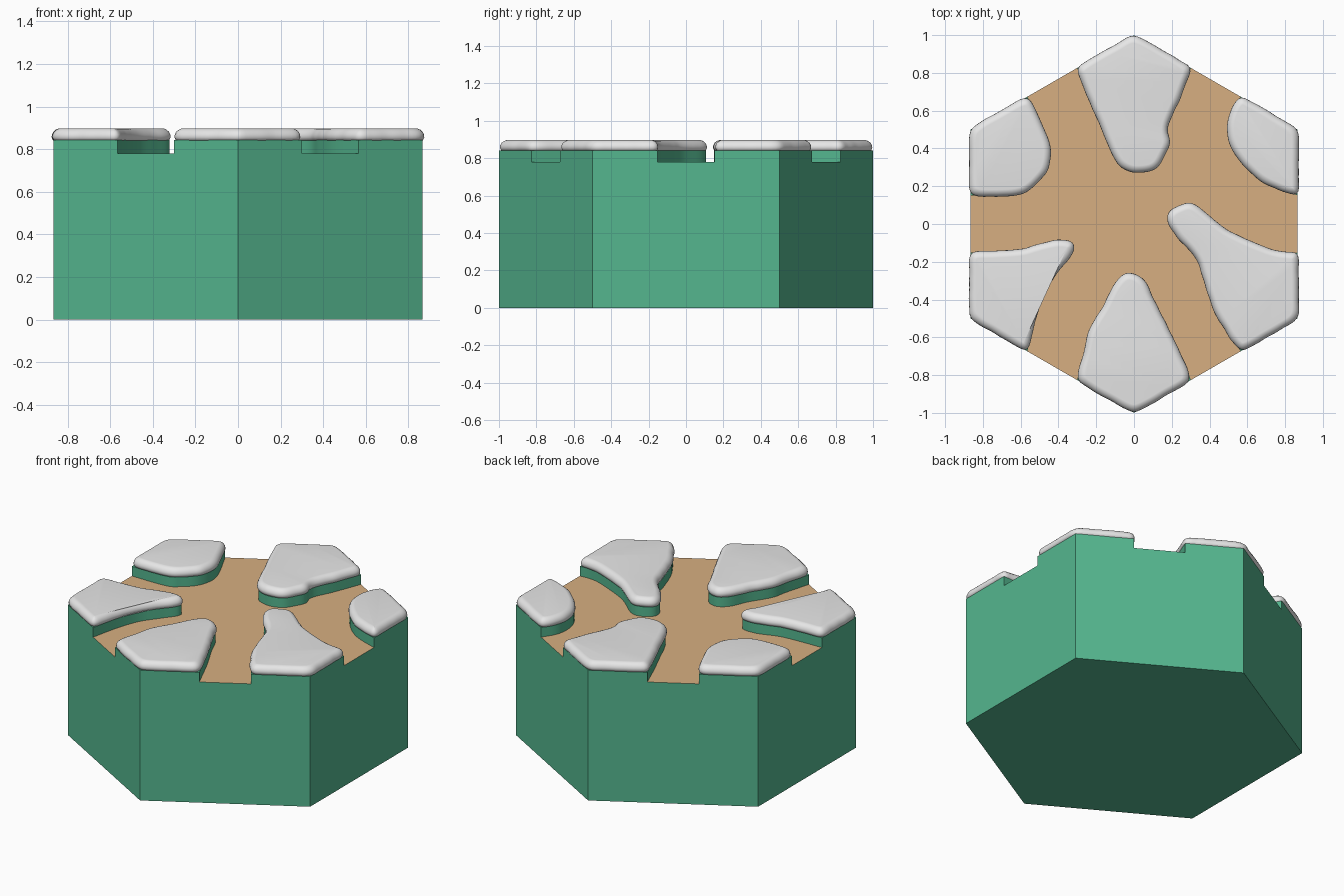
import bpy
import bmesh
import math
from mathutils import Vector, noise

if "Cube" in bpy.data.objects:
    bpy.data.objects.remove(bpy.data.objects["Cube"])

PATH_Z, BANK_Z, SNOW_Z = 0.78, 0.842, 0.897
PATH_HALF = 0.152


def material(name, rgb):
    mat = bpy.data.materials.new(name)
    mat.use_nodes = True
    colour = (*rgb, 1.0)
    mat.diffuse_color = colour
    mat.node_tree.nodes["Principled BSDF"].inputs["Base Color"].default_value = colour
    return mat


GREEN = material("grass green", (0.09, 0.47, 0.275))
TAN = material("path tan", (0.68, 0.43, 0.22))
WHITE = material("snow white", (0.8, 0.8, 0.8))


def make_object(name, bm, materials, smooth_angle=None):
    bmesh.ops.recalc_face_normals(bm, faces=bm.faces)
    mesh = bpy.data.meshes.new(name)
    bm.to_mesh(mesh)
    bm.free()
    for mat in materials:
        mesh.materials.append(mat)
    if smooth_angle:
        mesh.shade_smooth()
        mesh.set_sharp_from_angle(angle=math.radians(smooth_angle))
    obj = bpy.data.objects.new(name, mesh)
    bpy.context.collection.objects.link(obj)
    return obj


def hex_corner(index):
    angle = math.radians(90 + 60 * index)
    return Vector((math.cos(angle), math.sin(angle)))


def spline(points, steps=6):
    """Smooth curve through the points, ends included."""
    padded = [points[0]] + points + [points[-1]]
    curve = []
    for a, b, c, d in zip(padded, padded[1:], padded[2:], padded[3:]):
        for s in range(steps):
            t = s / steps
            curve.append(0.5 * (2 * b + (c - a) * t + (2 * a - 5 * b + 4 * c - d) * t ** 2
                                + (3 * b - a - 3 * c + d) * t ** 3))
    return curve + [points[-1]]


def resample(loop, spacing=0.02):
    out = []
    for a, b in zip(loop, loop[1:] + loop[:1]):
        count = max(1, round((b - a).length / spacing))
        out += [a.lerp(b, i / count) for i in range(count)]
    return out


def relax(loop, rounds):
    for _ in range(rounds):
        n = len(loop)
        loop = [(loop[i - 1] + 2 * loop[i] + loop[(i + 1) % n]) / 4 for i in range(n)]
    return loop


def offset(loop, distance):
    """Push a counter-clockwise loop outward along its normals."""
    out = []
    for i, p in enumerate(loop):
        along = (loop[(i + 1) % len(loop)] - loop[i - 1]).normalized()
        out.append(p + Vector((along.y, -along.x)) * distance)
    return out


def loft(rings, close_bottom):
    """Skin a stack of (loop, height) rings and cap it."""
    bm = bmesh.new()
    stack = [[bm.verts.new((p.x, p.y, z)) for p in loop] for loop, z in rings]
    for low, high in zip(stack, stack[1:]):
        n = len(low)
        for i in range(n):
            j = (i + 1) % n
            bm.faces.new((low[i], low[j], high[j], high[i]))
    bm.faces.new(stack[-1])
    if close_bottom:
        bm.faces.new(stack[0][::-1])
    return bm


# Hexagonal block with a tan top
hexagon = [hex_corner(i) for i in range(6)]
bm = loft([(hexagon, 0), (hexagon, PATH_Z)], True)
bm.normal_update()
for face in bm.faces:
    face.material_index = 1 if face.normal.z > 0.5 else 0
make_object("hex_base", bm, [GREEN, TAN])

# Inner shorelines of the six raised banks, counter-clockwise from the back corner
BANKS = [
    ("back", [(-.235, .66), (-.16, .49), (-.115, .385), (-.06, .3), (.03, .275), (.11, .3),
              (.155, .36), (.185, .43), (.17, .51), (.23, .645)]),
    ("back_right", [(-.625, .155), (-.54, .2), (-.47, .275), (-.445, .385), (-.48, .5)]),
    ("front_right", [(-.525, -.5), (-.47, -.345), (-.39, -.23), (-.325, -.14), (-.345, -.095),
                     (-.445, -.095), (-.6, -.14)]),
    ("front", [(.2, -.6), (.115, -.435), (.05, -.3), (-.025, -.265), (-.095, -.31),
               (-.15, -.425), (-.23, -.555), (-.255, -.66)]),
    ("front_left", [(.755, -.15), (.6, -.09), (.465, -.02), (.34, .085), (.275, .105),
                    (.2, .07), (.185, .01), (.245, -.08), (.34, -.185), (.38, -.32),
                    (.445, -.49)]),
    ("back_left", [(.51, .58), (.5, .475), (.53, .385), (.61, .285), (.71, .21)]),
]
# front bank is listed from the left-hand side, matching the turn direction

# Snow edge section: outward offset and height
SNOW_SECTION = [(-.03, .845), (-.01, .838), (.001, .842), (.007, .855), (.006, .868),
                (-.001, .882), (-.011, .891), (-.022, .896), (-.03, SNOW_Z)]

for index, (name, inner) in enumerate(BANKS):
    corner = hex_corner(index)
    ends = []
    for step in (1, -1):
        other = hex_corner(index + step)
        middle = (corner + other) / 2
        ends.append(middle + (corner - other).normalized() * PATH_HALF)
    shore = spline([ends[0]] + [Vector(p) for p in inner] + [ends[1]])
    outline = [corner] + shore

    # Green bank wall
    bank = loft([(outline, PATH_Z), (outline, BANK_Z)], False)
    make_object(name + "_bank", bank, [GREEN], 30)

    # Rounded, slightly uneven snow cap
    rim = relax(resample(outline), 4)
    rim = [p + Vector((noise.noise((p.x * 14, p.y * 14, 1)),
                       noise.noise((p.x * 14, p.y * 14, 5)))) * 0.004 for p in rim]
    rings = []
    for distance, height in SNOW_SECTION:
        ring = offset(rim, distance)
        rings.append((relax(ring, 2) if distance < -.005 else ring, height))
    make_object(name + "_snow", loft(rings, True), [WHITE], 60)
